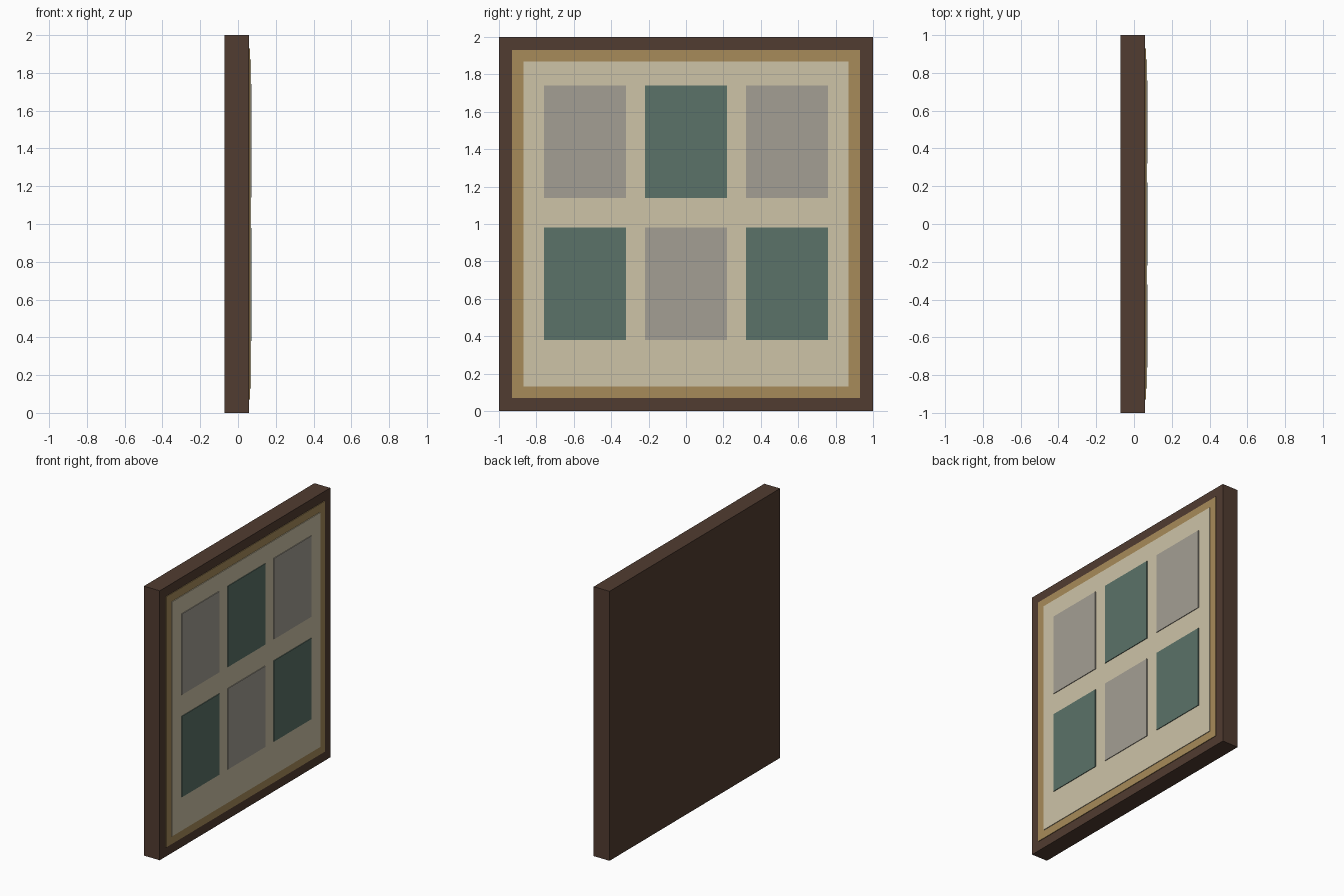
import bpy

if "Cube" in bpy.data.objects:
    bpy.data.objects.remove(bpy.data.objects["Cube"])


def material(name, rgb):
    # display colour (0-255) converted to linear
    m = bpy.data.materials.new(name)
    m.diffuse_color = (*[(c / 255) ** 2.2 for c in rgb], 1)
    m.use_nodes = True
    m.node_tree.nodes["Principled BSDF"].inputs["Base Color"].default_value = m.diffuse_color
    return m


def slab(name, x, y, z, mat):
    # box given by its (min, max) extents
    bpy.ops.mesh.primitive_cube_add(
        size=1, location=[(a + b) / 2 for a, b in (x, y, z)])
    ob = bpy.context.object
    ob.name = name
    ob.scale = [b - a for a, b in (x, y, z)]
    bpy.ops.object.transform_apply(location=False, rotation=False, scale=True)
    ob.data.materials.append(mat)
    return ob


wood = material("dark_wood", (82, 62, 52))
gold = material("gold_trim", (166, 138, 90))
cream = material("cream_mat", (204, 194, 166))
grey = material("warm_grey", (162, 157, 146))
green = material("dull_green", (91, 114, 104))

# Frame body, gilded border and mount board, each slightly proud of the last
slab("frame", (-0.0725, 0.0575), (-1, 1), (0, 2), wood)
slab("inner_border", (0.03, 0.0625), (-0.93, 0.93), (0.07, 1.93), gold)
slab("mount_board", (0.04, 0.0675), (-0.87, 0.87), (0.13, 1.87), cream)

# Two rows of three picture panels in alternating colours
for row, zc in enumerate((0.68, 1.44)):
    for col in range(3):
        yc = (col - 1) * 0.54
        slab(f"picture_panel_{row}_{col}", (0.05, 0.0725),
             (yc - 0.22, yc + 0.22), (zc - 0.30, zc + 0.30),
             green if (row + col) % 2 == 0 else grey)
